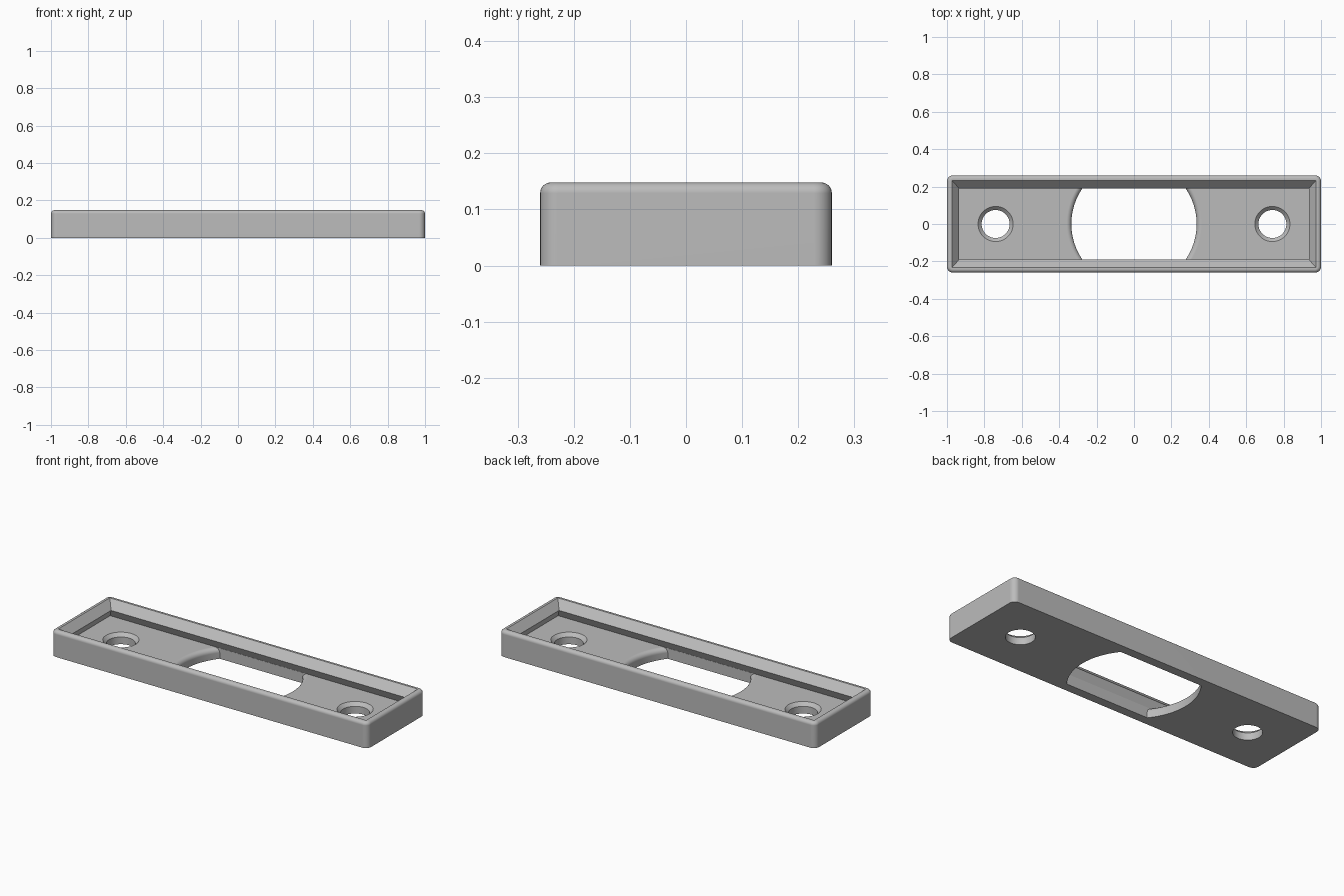
import bpy, bmesh, math

old = bpy.data.objects.get("Cube")
if old:
    bpy.data.objects.remove(old, do_unlink=True)

HX, HY, HEIGHT = 1.0, 0.26, 0.148
FLOOR, RIDGE = 0.06, 0.103

grey = bpy.data.materials.new("plain_grey")
grey.use_nodes = True
colour = (0.5, 0.5, 0.5, 1)
grey.diffuse_color = colour
grey.node_tree.nodes["Principled BSDF"].inputs["Base Color"].default_value = colour


def finish(bm, name):
    bmesh.ops.recalc_face_normals(bm, faces=bm.faces)
    mesh = bpy.data.meshes.new(name)
    bm.to_mesh(mesh)
    bm.free()
    mesh.materials.append(grey)
    ob = bpy.data.objects.new(name, mesh)
    bpy.context.collection.objects.link(ob)
    return ob


def loft(rings):
    """Closed solid through rings of equal point count."""
    bm = bmesh.new()
    loops = [[bm.verts.new(p) for p in ring] for ring in rings]
    n = len(loops[0])
    for a, b in zip(loops, loops[1:]):
        for i in range(n):
            j = (i + 1) % n
            bm.faces.new((a[i], a[j], b[j], b[i]))
    bm.faces.new(loops[0])
    bm.faces.new(loops[-1])
    return bm


def rect(x, y, z):
    return [(-x, -y, z), (x, -y, z), (x, y, z), (-x, y, z)]


def circle(r, z, cx, n):
    return [(cx + r * math.cos(2 * math.pi * i / n),
             r * math.sin(2 * math.pi * i / n), z) for i in range(n)]


# Body: rounded upright corners, then a rounded top rim
bm = loft([rect(HX, HY, 0), rect(HX, HY, HEIGHT)])
upright = [e for e in bm.edges if abs(e.verts[0].co.z - e.verts[1].co.z) > 0.1]
bmesh.ops.bevel(bm, geom=upright, offset=0.032, segments=6, profile=0.5, affect='EDGES')
rim = [e for e in bm.edges if all(v.co.z > HEIGHT - 0.001 for v in e.verts)]
bmesh.ops.bevel(bm, geom=rim, offset=0.019, segments=6, profile=0.5, affect='EDGES')
body = finish(bm, "bracket_body")

# Tray recess: undercut lower wall, ridge, flared upper wall
cutters = [finish(loft([
    rect(0.955, 0.21, FLOOR),
    rect(0.935, 0.19, RIDGE),
    rect(0.973, 0.233, HEIGHT),
    rect(0.973, 0.233, HEIGHT + 0.05)]), "recess_cutter")]

# Central opening: round with a filleted upper edge, trimmed flat at the long walls
R, F = 0.335, 0.026
rings = [circle(R, -0.05, 0, 96)]
for k in range(7):
    a = math.pi / 2 * k / 6
    rings.append(circle(R + F * (1 - math.cos(a)), FLOOR - F + F * math.sin(a), 0, 96))
rings.append(circle(R + F, FLOOR + 0.001, 0, 96))
bm = loft(rings)
for side in (-1, 1):
    bmesh.ops.bisect_plane(bm, geom=bm.verts[:] + bm.edges[:] + bm.faces[:],
                           plane_co=(0, side * 0.209, 0), plane_no=(0, side, 0),
                           clear_outer=True)
    bmesh.ops.holes_fill(bm, edges=[e for e in bm.edges if e.is_boundary], sides=0)
cutters.append(finish(bm, "opening_cutter"))

# Countersunk screw holes
for cx in (-0.74, 0.74):
    cutters.append(finish(loft([
        circle(0.075, -0.05, cx, 48), circle(0.075, FLOOR - 0.019, cx, 48),
        circle(0.094, FLOOR, cx, 48), circle(0.094, FLOOR + 0.02, cx, 48)]), "screw_cutter"))

# Cut the body and discard the cutters
bpy.ops.object.select_all(action='DESELECT')
bpy.context.view_layer.objects.active = body
body.select_set(True)
for c in cutters:
    c.hide_render = True
    mod = body.modifiers.new("cut", 'BOOLEAN')
    mod.operation = 'DIFFERENCE'
    mod.solver = 'EXACT'
    mod.object = c
    bpy.ops.object.modifier_apply(modifier=mod.name)
for c in cutters:
    bpy.data.objects.remove(c, do_unlink=True)

# Smooth fillets, crisp edges
bpy.ops.object.shade_smooth_by_angle(angle=math.radians(30))
weighted = body.modifiers.new("weighted_normals", 'WEIGHTED_NORMAL')
weighted.keep_sharp = True
